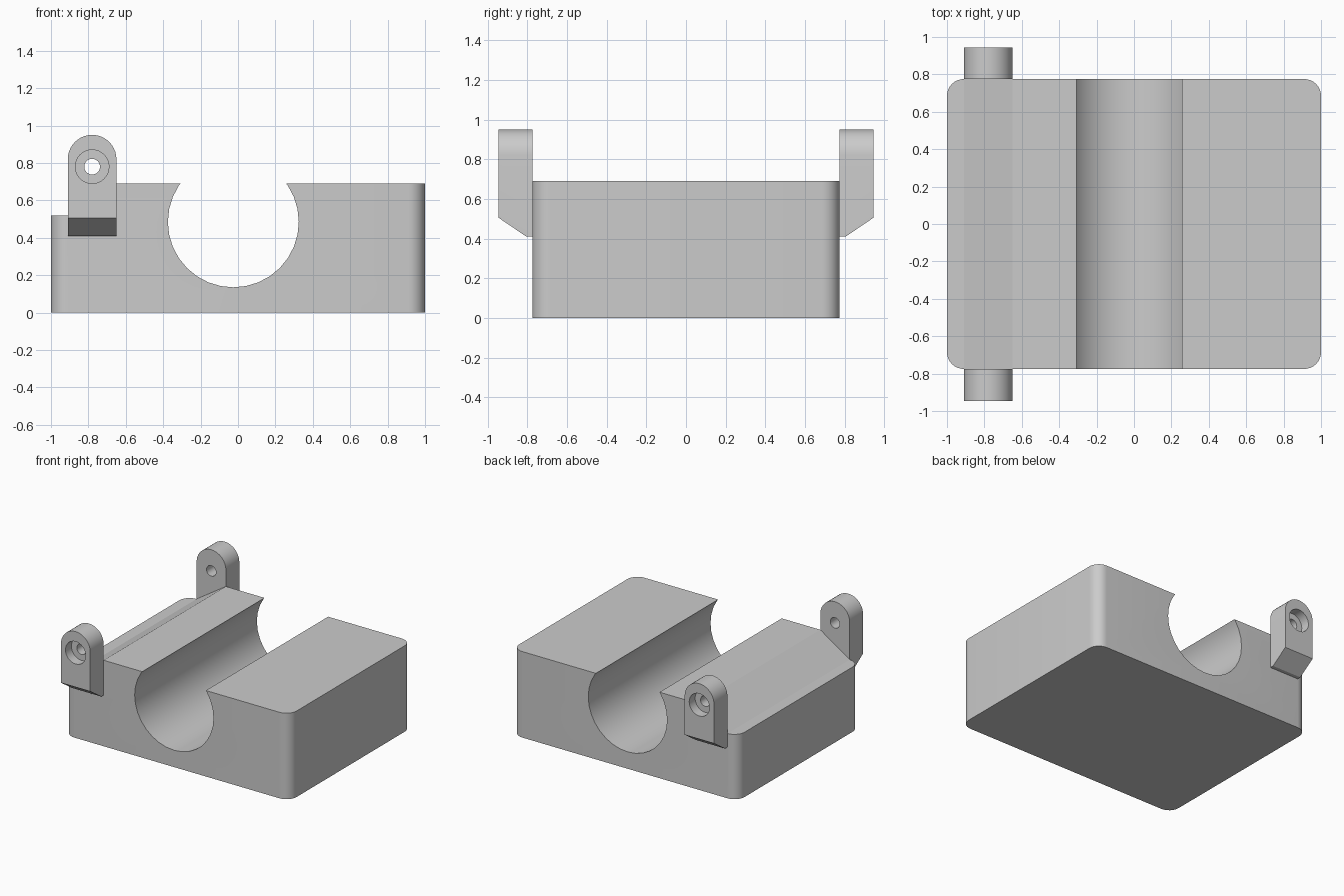
import bpy
import bmesh
import math
from mathutils import Vector

if "Cube" in bpy.data.objects:
    bpy.data.objects.remove(bpy.data.objects["Cube"])

grey = bpy.data.materials.new("plain_grey")
grey.use_nodes = True
colour = (0.6, 0.6, 0.6, 1)
grey.diffuse_color = colour
grey.node_tree.nodes["Principled BSDF"].inputs["Base Color"].default_value = colour

HALF_Y = 0.775      # block half depth
TOP = 0.69          # block height
LUG_X, LUG_R = -0.78, 0.13
LUG_OUT = 0.945     # outer face of the lugs
PIN_Z = 0.78


def arc(cx, cy, r, start, end, steps):
    angles = [math.radians(start + (end - start) * i / steps) for i in range(steps + 1)]
    return [(cx + r * math.cos(a), cy + r * math.sin(a)) for a in angles]


def prism(name, points, start, end, axis):
    """Extrude a closed outline along y (points are x, z), x (y, z) or z (x, y)."""
    place = {"x": lambda a, b, d: (d, a, b),
             "y": lambda a, b, d: (a, d, b),
             "z": lambda a, b, d: (a, b, d)}[axis]
    bm = bmesh.new()
    face = bm.faces.new([bm.verts.new(place(a, b, start)) for a, b in points])
    side = bmesh.ops.extrude_face_region(bm, geom=[face])
    moved = [v for v in side["geom"] if isinstance(v, bmesh.types.BMVert)]
    bmesh.ops.translate(bm, verts=moved, vec=Vector(place(0, 0, end - start)))
    bmesh.ops.recalc_face_normals(bm, faces=bm.faces)
    mesh = bpy.data.meshes.new(name)
    bm.to_mesh(mesh)
    bm.free()
    mesh.materials.append(grey)
    obj = bpy.data.objects.new(name, mesh)
    bpy.context.collection.objects.link(obj)
    return obj


def activate(obj):
    bpy.ops.object.select_all(action="DESELECT")
    obj.select_set(True)
    bpy.context.view_layer.objects.active = obj


def cut(obj, cutters):
    activate(obj)
    for cutter in cutters:
        mod = obj.modifiers.new("cut", "BOOLEAN")
        mod.operation = "DIFFERENCE"
        mod.solver = "EXACT"
        mod.object = cutter
        bpy.ops.object.modifier_apply(modifier=mod.name)
        bpy.data.objects.remove(cutter)
    bpy.ops.object.shade_smooth_by_angle(angle=math.radians(30))


def circle(x, z, r, steps):
    return arc(x, z, r, 0, 360, steps)[:-1]


# Block with rounded upright corners
r = 0.09
outline = []
for sx, sy, a in ((1, 1, 0), (-1, 1, 90), (-1, -1, 180), (1, -1, 270)):
    outline += arc(sx * (1 - r), sy * (HALF_Y - r), r, a, a + 90, 8)
block = prism("block", outline, 0, TOP, "z")

# Round channel and sloped hinge clearance
channel = prism("channel_cutter", circle(-0.025, 0.485, 0.35, 32), -1, 1, "y")
slope = [(-1.2, 0.52), (-0.91, 0.52), (-0.65, TOP), (-0.65, 1), (-1.2, 1)]
clearance = prism("clearance_cutter", slope, -1, 1, "y")
cut(block, [channel, clearance])

# Hinge lugs with chamfered foot, pin hole and counterbore
for name, s in (("front_lug", -1), ("back_lug", 1)):
    shape = arc(LUG_X, 0.95 - LUG_R, LUG_R, 0, 180, 20)
    shape += [(LUG_X - LUG_R, 0.41), (LUG_X + LUG_R, 0.41)]
    lug = prism(name, shape, s * HALF_Y, s * LUG_OUT, "y")
    wedge = [(s * 0.805, 0.41), (s * LUG_OUT, 0.505), (s * 1.1, 0.61), (s * 1.1, 0.3), (s * 0.805, 0.3)]
    chamfer = prism("chamfer_cutter", wedge, -1.2, -0.4, "x")
    hole = prism("hole_cutter", circle(LUG_X, PIN_Z, 0.042, 24), s * 0.7, s * 1.1, "y")
    bore = prism("bore_cutter", circle(LUG_X, PIN_Z, 0.09, 32), s * 0.87, s * 1.1, "y")
    cut(lug, [chamfer, bore, hole])
